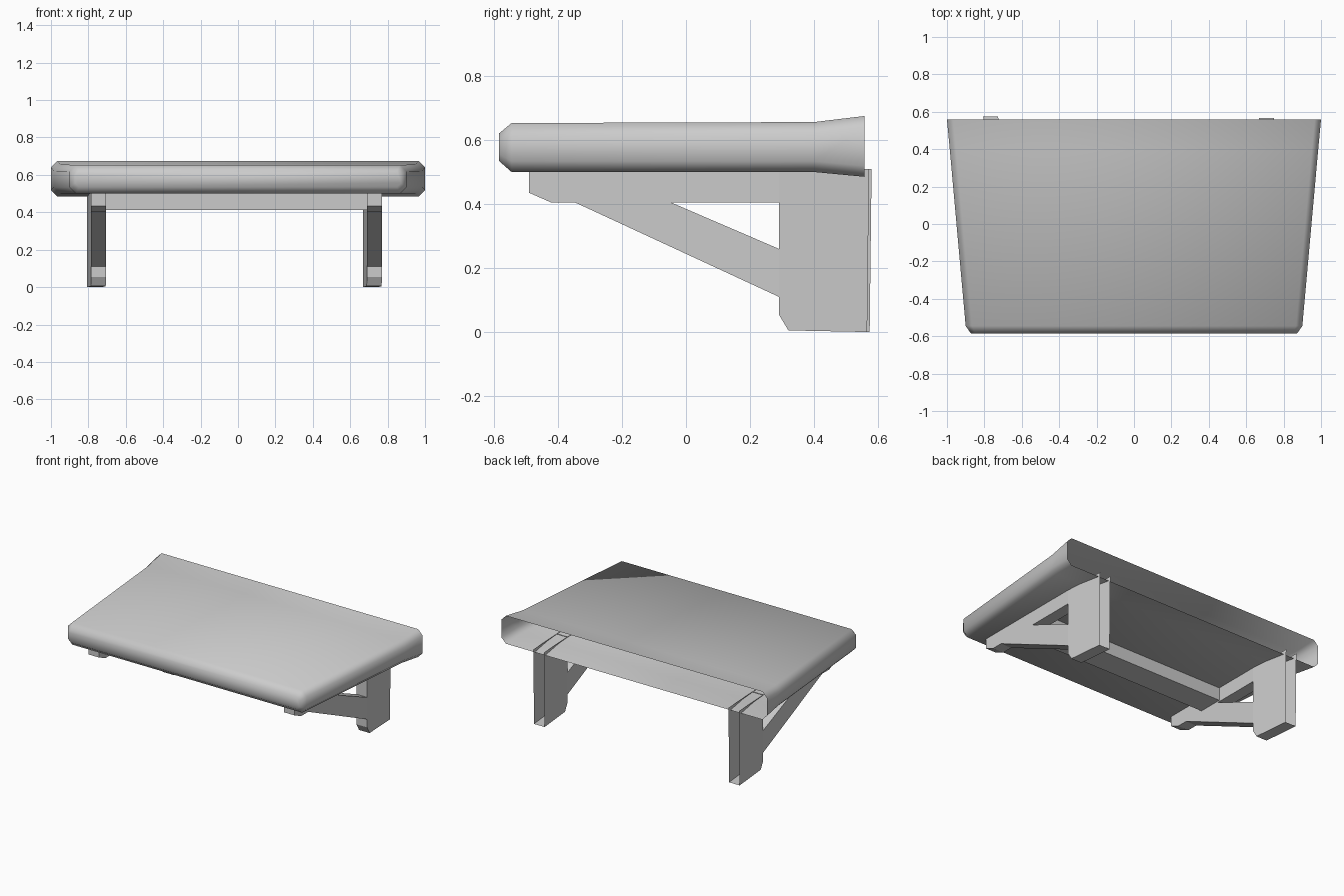
import bpy, bmesh, math

if "Cube" in bpy.data.objects:
    bpy.data.objects.remove(bpy.data.objects["Cube"])


def finish(bm, name, smooth_angle=None):
    bmesh.ops.recalc_face_normals(bm, faces=bm.faces[:])
    me = bpy.data.meshes.new(name)
    bm.to_mesh(me)
    bm.free()
    ob = bpy.data.objects.new(name, me)
    bpy.context.collection.objects.link(ob)
    if smooth_angle:
        me.shade_smooth()
        me.set_sharp_from_angle(angle=math.radians(smooth_angle))
    return ob


def slab(name, profile, x0, x1, skew=None, open_edges=()):
    """Side (y, z) profile extruded along x; listed edges stay open."""
    skew = skew or (lambda y: 0.0)
    bm = bmesh.new()
    a, b = [[bm.verts.new((x + skew(y), y, z)) for y, z in profile] for x in (x0, x1)]
    bm.faces.new(a)
    bm.faces.new(b[::-1])
    n = len(profile)
    for i in range(n):
        if i not in open_edges:
            j = (i + 1) % n
            bm.faces.new((a[i], b[i], b[j], a[j]))
    return finish(bm, name)


def ring(bm, y, hw, z0, z1, c):
    """Chamfered rectangle section of the board."""
    pts = [(hw - c, z0), (hw, z0 + c), (hw, z1 - c), (hw - c, z1)]
    pts += [(-x, z) for x, z in pts[::-1]]
    return [bm.verts.new((x, y, z)) for x, z in pts]


# board: tapered shell, rounded front, flared open back
bm = bmesh.new()
sections = [(-0.585, 0.872, 0.535, 0.62, 0.022), (-0.545, 0.90, 0.5, 0.653, 0.034),
            (0.4, 0.985, 0.5, 0.656, 0.034), (0.558, 1.0, 0.485, 0.675, 0.034)]
rings = [ring(bm, *s) for s in sections]
bm.faces.new(rings[0])
for r, s in zip(rings, rings[1:]):
    for i in range(8):
        j = (i + 1) % 8
        bm.faces.new((r[i], r[j], s[j], s[i]))
finish(bm, "board", 50)

# brackets: post open at back and top, arm under the board, diagonal brace
arm = [(-0.49, 0.503), (-0.49, 0.435), (-0.42, 0.404), (0.29, 0.404), (0.29, 0.503)]
brace = [(-0.345, 0.404), (0.29, 0.11), (0.29, 0.26), (-0.045, 0.404)]
for side, x0, x1, back in (("left", -0.785, -0.705, 0.58), ("right", 0.69, 0.77, 0.572)):
    post = [(back, 0.51), (back - 0.006, 0.0), (0.32, 0.005), (0.29, 0.055), (0.29, 0.503)]
    slab(side + "_post", post, x0, x1, lambda y: -0.075 * (y - 0.29), open_edges=(0, 4))
    slab(side + "_arm", arm, x0, x1, open_edges=(3, 4))
    slab(side + "_brace", brace, x0, x1, open_edges=(1, 3))

# crossbar between the arms
bar = [(-0.2, 0.5), (-0.2, 0.413), (-0.03, 0.413), (-0.03, 0.5)]
slab("crossbar", bar, -0.71, 0.695, open_edges=(3,))
